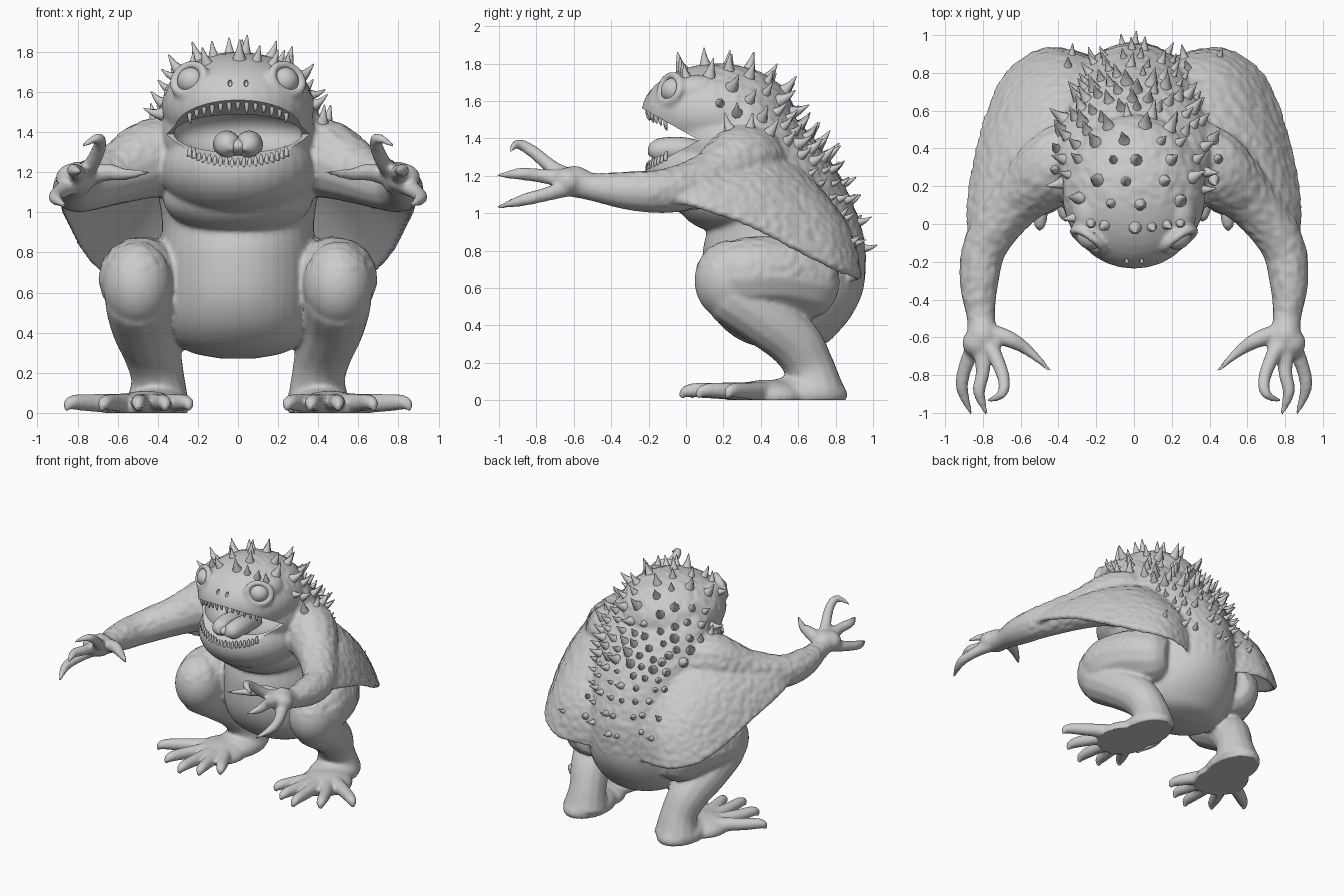
import bpy, bmesh, math, random
from mathutils import Vector, Matrix, noise
from mathutils.bvhtree import BVHTree

random.seed(4)
cube = bpy.data.objects.get("Cube")
if cube:
    bpy.data.objects.remove(cube, do_unlink=True)

skin = bpy.data.materials.new("pale grey")
skin.use_nodes = True
GREY = (0.6, 0.6, 0.6, 1)
skin.diffuse_color = GREY
skin.node_tree.nodes["Principled BSDF"].inputs["Base Color"].default_value = GREY


def spline(pts, n=6):
    """Catmull-Rom curve through points of any dimension."""
    p = [Vector(q) for q in pts]
    p = [p[0] * 2 - p[1]] + p + [p[-1] * 2 - p[-2]]
    out = []
    for a, b, c, d in zip(p, p[1:], p[2:], p[3:]):
        for i in range(n):
            t = i / n
            out.append((b * 2 + (c - a) * t + (a * 2 - b * 5 + c * 4 - d) * t * t
                        + (b * 3 - a - c * 3 + d) * t ** 3) / 2)
    return out + [p[-2]]


def loft(bm, rings):
    """Closed skin through matching rings, capped at both ends."""
    rows = [[bm.verts.new(v) for v in ring] for ring in rings]
    faces = [bm.faces.new(rows[0]), bm.faces.new(rows[-1])]
    for a, b in zip(rows, rows[1:]):
        for i in range(len(a)):
            faces.append(bm.faces.new((a[i - 1], a[i], b[i], b[i - 1])))
    bmesh.ops.recalc_face_normals(bm, faces=faces)


def tube(bm, pts, s=1, sides=14, n=6):
    """Round limb through (x, y, z, radius) points."""
    path = spline([(s * x, y, z, r) for x, y, z, r in pts], n)
    u, rings = Vector((0.3, 0.2, 0.9)), []
    for i, p in enumerate(path):
        t = (path[min(i + 1, len(path) - 1)] - path[max(i - 1, 0)]).to_3d().normalized()
        u = (u - t * u.dot(t)).normalized()
        w = t.cross(u)
        r = max(p[3], 0.003)
        rings.append([p.to_3d() + (u * math.cos(a) + w * math.sin(a)) * r
                      for a in (math.tau * k / sides for k in range(sides))])
    loft(bm, rings)


def ball(bm, centre, radii, s=1):
    x, y, z = centre
    m = Matrix.Translation((s * x, y, z)) @ Matrix.Diagonal((*radii, 1))
    bmesh.ops.create_uvsphere(bm, u_segments=32, v_segments=20, radius=1, matrix=m)


def finish(bm, name):
    me = bpy.data.meshes.new(name)
    bm.to_mesh(me)
    bm.free()
    me.shade_smooth()
    me.materials.append(skin)
    ob = bpy.data.objects.new(name, me)
    bpy.context.scene.collection.objects.link(ob)
    return ob


body = bmesh.new()

# Torso: rows of height, front y, back y, half width
torso = [(.27, .48, .62, .08), (.3, .34, .74, .23), (.36, .23, .81, .32), (.46, .14, .89, .37),
         (.6, .09, .95, .385), (.8, .09, .96, .385), (.95, .12, .93, .38), (1.1, .1, .87, .4),
         (1.25, .05, .79, .42), (1.4, .05, .68, .42), (1.55, .05, .55, .38), (1.68, .08, .42, .27)]
loft(body, [[(w * math.cos(a), (f + b) / 2 + (b - f) / 2 * math.sin(a), z)
             for a in (math.tau * k / 40 for k in range(40))] for z, f, b, w in spline(torso)])

# Head, cheeks, throat and the fold beneath it
ball(body, (0, .17, 1.53), (.38, .41, .27))
ball(body, (0, .22, 1.39), (.39, .38, .3))
ball(body, (0, .2, 1.22), (.39, .42, .26))
ball(body, (0, .28, 1.07), (.375, .33, .19))

EYE = Vector((.228, -.06, 1.655))
LOOK = Vector((.55, -.78, .3)).normalized()

for s in (1, -1):
    # Eyelid ring and brow
    q = LOOK.to_track_quat('Z', 'Y') @ Matrix.Rotation(-.3, 3, 'Z').to_quaternion()
    lid = []
    for k in range(25):
        a = math.tau * k / 24
        p = EYE + LOOK * .03 + q @ Vector((.09 * math.cos(a), .074 * math.sin(a), 0))
        lid.append((*p, .023))
    tube(body, lid, s, n=1)
    ball(body, (.24, .06, 1.65), (.09, .13, .09), s)
    # Arm and palm
    tube(body, [(.25, .42, 1.27, .17), (.42, .3, 1.27, .2), (.62, .12, 1.18, .145),
                (.78, -.1, 1.12, .12), (.82, -.3, 1.12, .105), (.81, -.5, 1.14, .075),
                (.8, -.6, 1.17, .085), (.8, -.69, 1.17, .05)], s)
    ball(body, (.82, -.63, 1.17), (.09, .08, .075), s)
    # Thumb and fingers
    tube(body, [(.78, -.57, 1.17, .05), (.66, -.61, 1.2, .045), (.56, -.67, 1.19, .03), (.44, -.78, 1.2, .01)], s)
    tube(body, [(.78, -.62, 1.19, .05), (.73, -.71, 1.24, .04), (.69, -.82, 1.33, .034),
                (.7, -.9, 1.37, .027), (.78, -.94, 1.33, .01)], s)
    tube(body, [(.81, -.64, 1.18, .05), (.8, -.78, 1.2, .038), (.82, -.89, 1.21, .033), (.78, -1.01, 1.2, .01)], s)
    tube(body, [(.83, -.62, 1.14, .05), (.89, -.75, 1.1, .038), (.91, -.87, 1.07, .033), (.86, -1.01, 1.03, .01)], s)
    # Thigh, knee and shin
    tube(body, [(.3, .76, .62, .12), (.35, .68, .63, .2), (.45, .5, .67, .205), (.5, .3, .67, .2),
                (.5, .2, .66, .15)], s)
    ball(body, (.5, .24, .64), (.175, .195, .215), s)
    tube(body, [(.5, .18, .6, .12), (.5, .24, .57, .165), (.48, .42, .44, .155), (.43, .58, .31, .145),
                (.4, .66, .17, .135), (.4, .69, .03, .165)], s)
    # Foot and toes
    ball(body, (.41, .62, .03), (.165, .245, .1), s)
    ball(body, (.46, .44, .02), (.19, .21, .09), s)
    for x, y in ((.24, .12), (.36, .02), (.5, -.03), (.68, .06), (.86, .22)):
        mx = .46 + (x - .46) * .65
        my = .45 + (y - .45) * .55
        tube(body, [(.45, .5, .04, .06), (mx, my, .05, .046), (x * .8 + mx * .2, y * .8 + my * .2, .05, .036),
                    (x, y, .01, .012)], s)
    # Cape of skin between arm and lower back: root point, edge point
    flap = [(.7, -.05, 1.14, .87, -.15, 1.09), (.52, .18, 1.24, .88, .1, 1.02), (.4, .38, 1.33, .84, .35, .93),
            (.33, .52, 1.3, .77, .6, .8), (.28, .64, 1.2, .67, .8, .7), (.2, .72, 1.08, .49, .92, .655),
            (.1, .74, .98, .3, .91, .64), (.02, .7, .9, .12, .84, .62)]
    out = Vector((.45, .45, .6)).normalized()
    rings = []
    for p in spline(flap):
        root, edge = Vector(p[:3]), Vector(p[3:])
        ring = [root.lerp(edge, t) + out * (.018 + .075 * math.sin(math.pi * t)) for t in (k / 8 for k in range(9))]
        ring += [root.lerp(edge, t) + out * (.03 * math.sin(math.pi * t) - .018) for t in (k / 8 for k in range(8, -1, -1))]
        rings.append([(s * v.x, v.y, v.z) for v in ring])
    loft(body, rings)

body_ob = finish(body, "body")

# Cutters for the open mouth, throat and nostrils
HINGE_Y, HINGE_Z, UPPER, LOWER = .07, 1.39, .56, -.54
wedge = bmesh.new()
reach = HINGE_Y + .5
loft(wedge, [[(x, HINGE_Y, HINGE_Z), (x, -.5, HINGE_Z + UPPER * reach), (x, -.5, HINGE_Z + LOWER * reach)]
             for x in (-.42, .42)])
for s in (1, -1):
    ball(wedge, (.04, -.2, 1.645), (.011, .03, .018), s)
throat = bmesh.new()
ball(throat, (0, .06, 1.395), (.32, .24, .13))
cutters = [finish(wedge, "mouth_cutter"), finish(throat, "throat_cutter")]

# Fuse the parts, soften, carve the mouth
mod = body_ob.modifiers.new("fuse", 'REMESH')
mod.mode = 'VOXEL'
mod.voxel_size = .0125
mod = body_ob.modifiers.new("soften", 'SMOOTH')
mod.iterations = 8
for c in cutters:
    c.hide_render = True
    mod = body_ob.modifiers.new("carve", 'BOOLEAN')
    mod.operation = 'DIFFERENCE'
    mod.solver = 'EXACT'
    mod.object = c
graph = bpy.context.evaluated_depsgraph_get()
graph.update()
mesh = bpy.data.meshes.new_from_object(body_ob.evaluated_get(graph))
body_ob.modifiers.clear()
body_ob.data = mesh
for c in cutters:
    bpy.data.objects.remove(c, do_unlink=True)

# Warty hide on the back and arms, flat soles
normals = [v.normal.copy() for v in mesh.vertices]
for v, nrm in zip(mesh.vertices, normals):
    if v.co.z > .65 and v.co.y > -.5 and (nrm.y > .1 or nrm.z > .3) and not (v.co.y < .1 and abs(v.co.x) < .4):
        v.co += nrm * .006 * noise.noise(v.co * 24)
    v.co.z = max(v.co.z, 0)
mesh.shade_smooth()
mesh.set_sharp_from_angle(angle=math.radians(50))
mesh.materials.clear()
mesh.materials.append(skin)
mesh.polygons.foreach_set("material_index", [0] * len(mesh.polygons))

# Spikes over the crown and back, found by casting onto the hide
tree = BVHTree.FromPolygons([v.co for v in mesh.vertices], [p.vertices for p in mesh.polygons])
spikes = bmesh.new()
centre = Vector((0, .35, 1.15))
ROWS = 16
for row in range(ROWS):
    th = math.radians(121 - 150 * row / (ROWS - 1))
    spread = 24 if row == 0 else 48 if row < 9 else 40 if row < 13 else 32
    for col in range(-3, 4):
        ph = math.radians(spread * (col + (row % 2) * .5 - .25) / 3 + random.uniform(-3, 3))
        d = Vector((math.sin(ph), math.cos(ph) * math.cos(th), math.cos(ph) * math.sin(th)))
        hit, nrm, _, _ = tree.ray_cast(centre + d * 2, -d)
        if hit is None:
            continue
        size = random.uniform(.065, .1) * (1 if row < 11 else .75)
        lift = (nrm + Vector((0, .1, .35))).normalized()
        tube(spikes, [(*(hit - nrm * .015), size * .44), (*(hit + nrm * size * .4), size * .22),
                      (*(hit + nrm * size * .4 + lift * size * .65), .003)], sides=8, n=3)
finish(spikes, "back_spikes")

# Teeth along both lips
teeth = bmesh.new()
for count, slope, drop in ((13, UPPER, -1), (19, LOWER, 1)):
    for k in range(count):
        a = math.radians(-42 + 84 * k / (count - 1))
        x, y = .36 * math.sin(a), .17 - .375 * math.cos(a)
        z = HINGE_Z + slope * (HINGE_Y - y)
        h = random.uniform(.03, .05) * (1 if drop < 0 else .8)
        tube(teeth, [(x, y, z - drop * .015, .013), (x, y, z + drop * h * .5, .01),
                     (x * .98, y + .006, z + drop * h, .003)], sides=8, n=3)
finish(teeth, "teeth")

# Two-lobed tongue with a filled middle
tongue = bmesh.new()
for s in (1, -1):
    tube(tongue, [(.05, .16, 1.31, .05), (.055, 0, 1.335, .068), (.055, -.1, 1.34, .066),
                  (.046, -.165, 1.33, .055), (.03, -.2, 1.315, .006)], s, sides=20)
ball(tongue, (0, -.07, 1.33), (.075, .13, .052))
finish(tongue, "tongue")

# Eyeballs
for s, side in ((1, "left"), (-1, "right")):
    eye = bmesh.new()
    ball(eye, EYE, (.075, .075, .07), s)
    finish(eye, side + "_eye")
